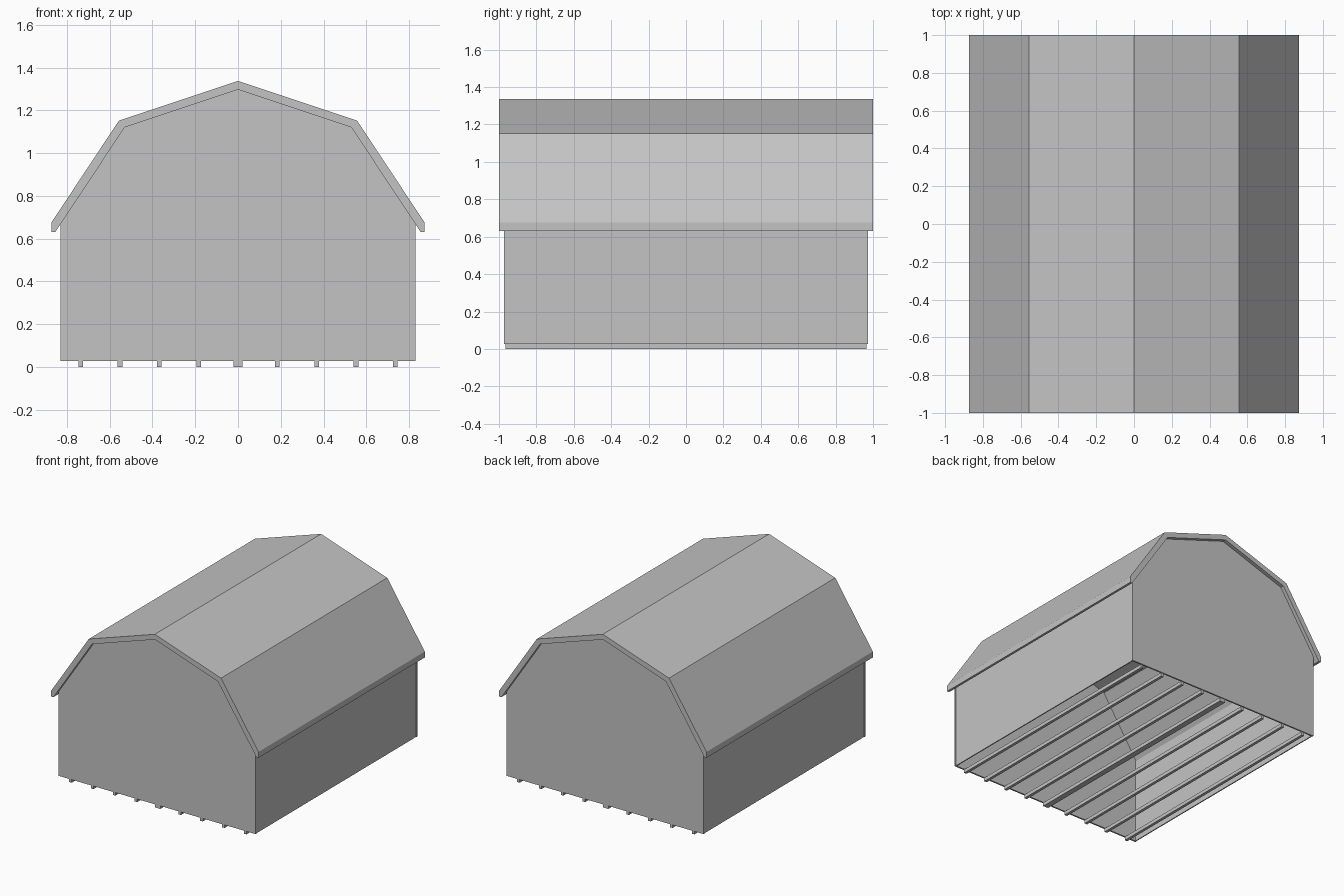
import bpy
import bmesh

cube = bpy.data.objects.get("Cube")
if cube:
    bpy.data.objects.remove(cube, do_unlink=True)

grey = bpy.data.materials.new("plain grey")
grey.use_nodes = True
COLOUR = (0.55, 0.55, 0.55, 1)
grey.diffuse_color = COLOUR
grey.node_tree.nodes["Principled BSDF"].inputs["Base Color"].default_value = COLOUR


def extrude_profile(name, profile, y0, y1):
    """Solid made by sweeping an (x, z) outline from y0 to y1."""
    bm = bmesh.new()
    face = bm.faces.new([bm.verts.new((x, y0, z)) for x, z in profile])
    swept = bmesh.ops.extrude_face_region(bm, geom=[face])["geom"]
    moved = [v for v in swept if isinstance(v, bmesh.types.BMVert)]
    bmesh.ops.translate(bm, verts=moved, vec=(0, y1 - y0, 0))
    bmesh.ops.recalc_face_normals(bm, faces=bm.faces)
    mesh = bpy.data.meshes.new(name)
    bm.to_mesh(mesh)
    bm.free()
    mesh.materials.append(grey)
    obj = bpy.data.objects.new(name, mesh)
    bpy.context.collection.objects.link(obj)
    return obj


def mirrored(half):
    """Complete an outline whose first point lies on the centre line."""
    return half + [(-x, z) for x, z in reversed(half) if x > 0]


def rectangle(x0, x1, z0, z1):
    return [(x0, z0), (x1, z0), (x1, z1), (x0, z1)]


FLOOR = 0.027
WALL_X, WALL_Y = 0.83, 0.972
THICK = 0.012

# Gambrel roof shell with vertical eave edges
outer = [(0, 1.337), (0.557, 1.152), (0.873, 0.675), (0.873, 0.63)]
inner = [(0.855, 0.63), (0.53, 1.12), (0, 1.297)]
left_edge = [(-x, z) for x, z in reversed(outer[1:])]
left_under = [(-x, z) for x, z in inner[:2]]
extrude_profile("roof", outer + inner + left_under[::-1] + left_edge, -1, 1)

# Gable end walls, fitted under the roof
gable = mirrored([(0, 1.297), (0.53, 1.12), (WALL_X, 0.668), (WALL_X, FLOOR)])
extrude_profile("front_wall", gable, -WALL_Y, -WALL_Y + THICK)
extrude_profile("back_wall", gable, WALL_Y - THICK, WALL_Y)

# Side walls between the gables
for side, name in ((1, "left_wall"), (-1, "right_wall")):
    wall = rectangle(side * (WALL_X - THICK), side * (WALL_X - 0.004), FLOOR, 0.672)
    extrude_profile(name, wall, -WALL_Y + THICK, WALL_Y - THICK)

# Floor runners, with a wider one in the middle
for i in range(-4, 5):
    x = i * 0.184
    half = 0.011 if i else 0.022
    extrude_profile(f"floor_runner_{i + 5}", rectangle(x - half, x + half, 0, FLOOR), -0.965, 0.965)
